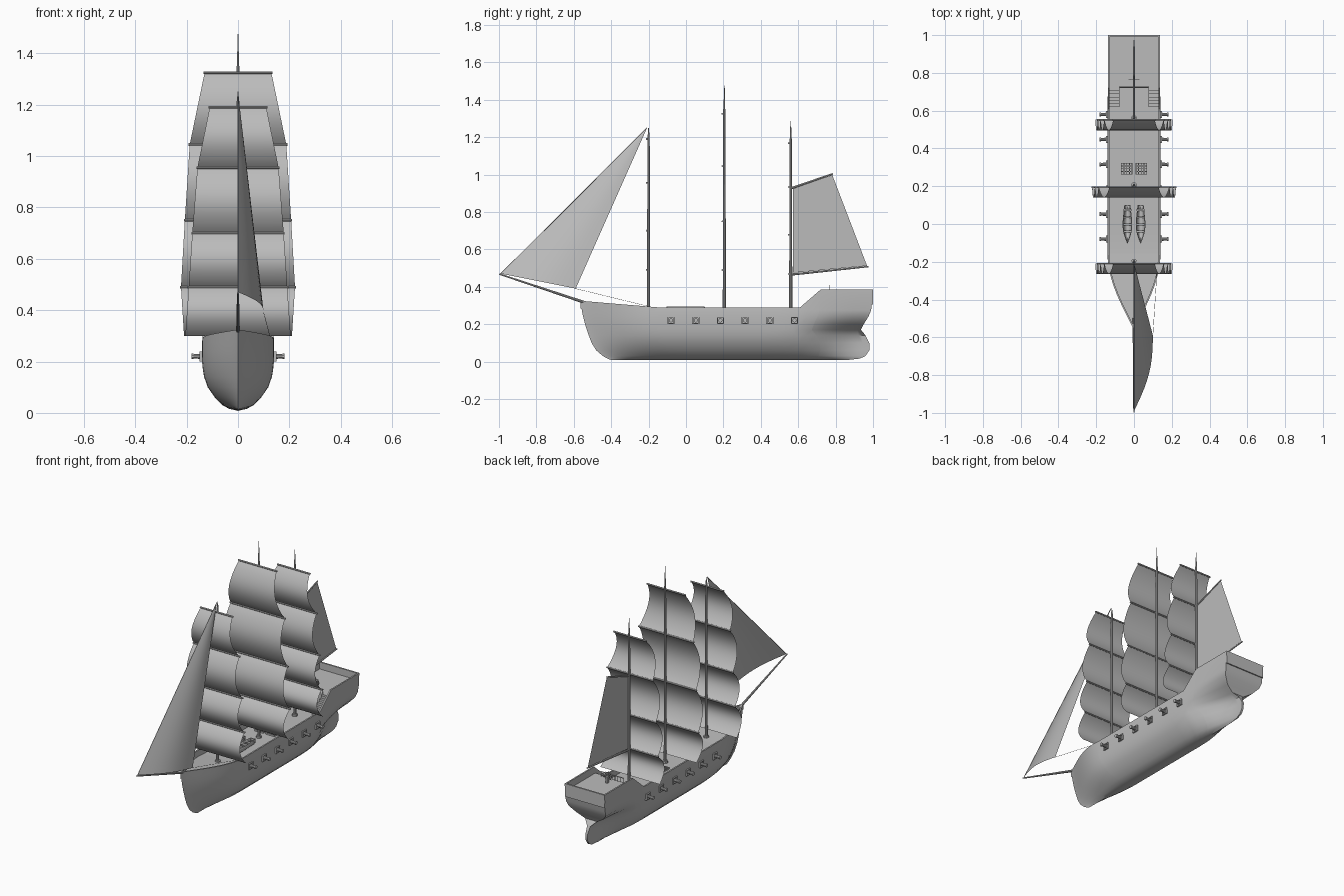
import bpy, bmesh, math
from mathutils import Vector

if "Cube" in bpy.data.objects:
    bpy.data.objects.remove(bpy.data.objects["Cube"])

grey = bpy.data.materials.new("plain grey")
grey.use_nodes = True
grey.diffuse_color = (0.5, 0.5, 0.5, 1)
grey.node_tree.nodes["Principled BSDF"].inputs["Base Color"].default_value = (0.5, 0.5, 0.5, 1)


def finish(name, bm, angle=35):
    bmesh.ops.remove_doubles(bm, verts=bm.verts, dist=0.0001)
    bmesh.ops.recalc_face_normals(bm, faces=bm.faces)
    mesh = bpy.data.meshes.new(name)
    bm.to_mesh(mesh)
    bm.free()
    mesh.shade_smooth()
    mesh.set_sharp_from_angle(angle=math.radians(angle))
    mesh.materials.append(grey)
    obj = bpy.data.objects.new(name, mesh)
    bpy.context.collection.objects.link(obj)
    return obj


def box(name, centre, size):
    bm = bmesh.new()
    bmesh.ops.create_cube(bm, size=1)
    for v in bm.verts:
        v.co = Vector(c + a * s for c, a, s in zip(centre, v.co, size))
    return finish(name, bm)


def rod(name, start, end, r1, r2=None, sides=10):
    start, end = Vector(start), Vector(end)
    axis = end - start
    bm = bmesh.new()
    bmesh.ops.create_cone(bm, cap_ends=True, segments=sides, radius1=r1,
                          radius2=r2 or r1, depth=axis.length)
    turn = axis.to_track_quat('Z', 'Y')
    for v in bm.verts:
        v.co = turn @ v.co + (start + end) / 2
    return finish(name, bm)


def surface(name, point, nu, nv):
    """Grid patch; point(u, v) takes 0..1 parameters."""
    bm = bmesh.new()
    rows = [[bm.verts.new(point(i / nu, j / nv)) for i in range(nu + 1)] for j in range(nv + 1)]
    for a, b in zip(rows, rows[1:]):
        for i in range(nu):
            bm.faces.new((a[i], a[i + 1], b[i + 1], b[i]))
    return finish(name, bm)


def interp(x, pts):
    for (x0, y0), (x1, y1) in zip(pts, pts[1:]):
        if x <= x1:
            return y0 + (y1 - y0) * max(0, (x - x0) / (x1 - x0))
    return pts[-1][1]


# Hull: waterlines as height, half width, bow y, stern y, stern fullness
BOW, STERN = -0.565, 1.0
LINES = [(0.008, 0.0, -0.40, 0.86, 0), (0.016, 0.035, -0.42, 0.93, 0.1),
         (0.03, 0.06, -0.445, 0.96, 0.1), (0.06, 0.09, -0.48, 0.98, 0.07),
         (0.10, 0.118, -0.505, 0.98, 0.06), (0.14, 0.132, -0.52, 0.96, 0.08),
         (0.17, 0.137, -0.53, 0.935, 0.3), (0.20, 0.14, -0.54, 0.95, 0.65),
         (0.24, 0.141, -0.55, 0.975, 0.9), (0.275, 0.14, -0.557, 0.99, 0.97),
         (None, 0.138, BOW, STERN, 1)]
SHEER = [(BOW, 0.325), (-0.15, 0.29), (0.61, 0.29), (0.72, 0.385), (1, 0.385)]
POOP_Y, MAIN_Z, POOP_Z = 0.72, 0.25, 0.342


def half_width(y, line):
    _, w, bow, stern, full = line
    f = math.sin(math.pi / 2 * min(1, max(0, y - bow) / 0.4)) ** 1.1
    t = min(1, max(0, (y - 0.55) / (min(stern, 0.94) - 0.55)))
    return w * f * (1 - (1 - full) * t * t * (3 - 2 * t))


def hull_ring(top_y, deck):
    s = (top_y - BOW) / (STERN - BOW)
    side = []
    for line in LINES:
        y = line[2] + s * (line[3] - line[2])
        z = interp(top_y, SHEER) if line[0] is None else line[0]
        side.append(Vector((half_width(y, line), y, z)))
    rim = side[-1].copy()
    rim.x = max(0, rim.x - 0.009)
    side += [rim, Vector((rim.x, rim.y, deck))]
    return side + [Vector((-p.x, p.y, p.z)) for p in reversed(side)]


stations = [BOW + 0.4 * (i / 14) ** 1.3 for i in range(15)]
stations += [-0.15 + 0.095 * i for i in range(9)] + [0.66, POOP_Y]
stations += [POOP_Y + 0.0002] + [0.74 + 0.02 * i for i in range(14)]
bm = bmesh.new()
rings = []
for y in stations:
    fore = interp(y, SHEER) - 0.04
    deck = POOP_Z if y > POOP_Y else min(MAIN_Z + 0.035, fore)
    deck = MAIN_Z if -0.15 < y <= POOP_Y else deck
    rings.append([bm.verts.new(p) for p in hull_ring(y, deck)])
n = len(rings[0])
for a, b in zip(rings, rings[1:]):
    for i in range(n):
        k = (i + 1) % n
        bm.faces.new((a[i], a[k], b[k], b[i]))
last = rings[-1]
for i in range(n // 2 - 1):
    if i != len(LINES) - 1:
        bm.faces.new((last[i], last[i + 1], last[n - 2 - i], last[n - 1 - i]))
finish("hull", bm, 40)
box("transom_bulwark", (0, 0.995, 0.345), (0.272, 0.01, 0.08))

# Stairs up to the poop on both sides, with a railing and a wheel
for side, sx in (("left", 1), ("right", -1)):
    for i in range(6):
        top = MAIN_Z + 0.015 * (i + 1)
        box(f"{side}_stair_{i}", (sx * 0.104, 0.67 + i * 0.0085, (top + MAIN_Z) / 2),
            (0.052, 0.1 - i * 0.017, top - MAIN_Z))
for i in range(9):
    x = -0.076 + i * 0.019
    rod(f"poop_baluster_{i}", (x, 0.726, POOP_Z), (x, 0.726, 0.37), 0.002, sides=6)
rod("poop_rail", (-0.08, 0.726, 0.371), (0.08, 0.726, 0.371), 0.003, sides=6)
box("wheel_stand", (0, 0.778, 0.362), (0.012, 0.016, 0.04))
for i in range(4):
    a = i * math.pi / 4
    d = Vector((math.cos(a), 0, math.sin(a))) * 0.03
    c = Vector((0, 0.766, 0.379))
    rod(f"wheel_spoke_{i}", c - d, c + d, 0.0015, sides=6)
bpy.ops.mesh.primitive_torus_add(major_radius=0.022, minor_radius=0.0025, major_segments=20,
                                 minor_segments=6, location=(0, 0.766, 0.379),
                                 rotation=(math.pi / 2, 0, 0))
bpy.context.object.name = "wheel_rim"
bpy.context.object.data.materials.append(grey)

# Gun ports with cannons
for side, sx in (("left", 1), ("right", -1)):
    for i in range(6):
        y, z = -0.08 + i * 0.132, 0.22
        for k in (-1, 1):
            box(f"{side}_port_post_{i}", (sx * 0.142, y + k * 0.016, z), (0.014, 0.006, 0.038))
            box(f"{side}_port_sill_{i}", (sx * 0.142, y, z + k * 0.016), (0.014, 0.038, 0.006))
        rod(f"{side}_cannon_{i}", (sx * 0.12, y, z), (sx * 0.178, y, z), 0.011, 0.008)
        rod(f"{side}_muzzle_{i}", (sx * 0.174, y, z), (sx * 0.182, y, z), 0.011)

# Hatch gratings
for side, sx in (("left", 1), ("right", -1)):
    for i in range(5):
        o = (i - 2) * 0.0145
        box(f"{side}_hatch_bar_{i}", (sx * 0.039 + o, 0.292, 0.254), (0.004, 0.062, 0.01))
        box(f"{side}_hatch_slat_{i}", (sx * 0.039, 0.292 + o, 0.254), (0.062, 0.004, 0.01))


# Ship's boats, pointed forwards
def boat_point(cx):
    def point(u, v):
        w = 0.025 * min(1, math.sin(math.pi / 2 * min(1, v / 0.45))) * (1 - 0.35 * max(0, v - 0.6) / 0.4)
        a = math.pi * u
        return (cx - w * math.cos(a), -0.105 + 0.205 * v, 0.294 - 0.038 * math.sin(a) * min(1, 0.3 + 3 * v))
    return point


for side, sx in (("left", 1), ("right", -1)):
    shell = surface(f"{side}_boat", boat_point(sx * 0.035), 10, 14)
    shell.modifiers.new("thickness", 'SOLIDIFY').thickness = 0.003
    for i in range(4):
        box(f"{side}_boat_seat_{i}", (sx * 0.035, -0.04 + i * 0.038, 0.286), (0.042, 0.01, 0.004))
    box(f"{side}_boat_stern", (sx * 0.035, 0.099, 0.28), (0.03, 0.003, 0.026))


# Masts, yards and square sails: (height, half width at yard) from the top down
def sail_point(y, top, bottom):
    def point(u, v):
        w = top[1] + (bottom[1] - top[1]) * v
        return ((2 * u - 1) * w, y - 0.008 - 0.056 * math.sin(math.pi * v) ** 0.85,
                top[0] + (bottom[0] - top[0]) * v)
    return point


FORE = [(1.19, 0.11), (0.955, 0.158), (0.70, 0.178), (0.49, 0.192), (0.30, 0.205)]
MAIN = [(1.325, 0.13), (1.045, 0.188), (0.75, 0.207), (0.49, 0.222), (0.30, 0.21)]
MIZZEN = [(z - 0.022 * (z > 0.4), w) for z, w in FORE]
for name, y, tip, rows in (("fore", -0.20, 1.25, FORE), ("main", 0.205, 1.475, MAIN),
                           ("mizzen", 0.56, 1.285, MIZZEN)):
    head = rows[0][0] + 0.025
    rod(f"{name}_mast", (0, y, 0.2), (0, y, head), 0.009, 0.006)
    rod(f"{name}_topmast", (0, y, head), (0, y, tip), 0.004, 0.002)
    rod(f"{name}_mast_foot", (0, y, 0.25), (0, y, 0.262), 0.016)
    for i, (top, bottom) in enumerate(zip(rows, rows[1:])):
        surface(f"{name}_sail_{i}", sail_point(y, top, bottom), 6, 14)
        rod(f"{name}_yard_{i}", (-top[1] - 0.004, y - 0.01, top[0]),
            (top[1] + 0.004, y - 0.01, top[0]), 0.005)

# Bowsprit and jib
TACK, HEAD, CLEW = Vector((0, -0.99, 0.47)), Vector((0, -0.208, 1.25)), Vector((0.1, -0.59, 0.39))


def jib_point(u, v):
    p = TACK.lerp(HEAD, v).lerp(CLEW.lerp(HEAD, v), u)
    p.x += 0.03 * math.sin(math.pi * u) * (1 - v)
    return p


rod("bowsprit", (0, -0.50, 0.302), (0, -0.998, 0.468), 0.008, 0.004)
surface("jib_sail", jib_point, 10, 16)
rod("jib_stay", TACK, HEAD, 0.002, sides=6)
rod("jib_sheet", CLEW, (0.125, -0.2, 0.295), 0.001, sides=5)

# Fore and aft sail behind the mizzen mast
corners = [Vector((0, y, z)) for y, z in ((0.572, 0.475), (0.968, 0.512), (0.572, 0.925), (0.782, 0.998))]
surface("spanker_sail", lambda u, v: corners[0].lerp(corners[1], u).lerp(corners[2].lerp(corners[3], u), v), 4, 4)
rod("spanker_boom", (0, 0.56, 0.465), (0, 0.975, 0.508), 0.006, 0.004)
rod("spanker_gaff", (0, 0.56, 0.926), (0, 0.785, 1.004), 0.006, 0.004)
